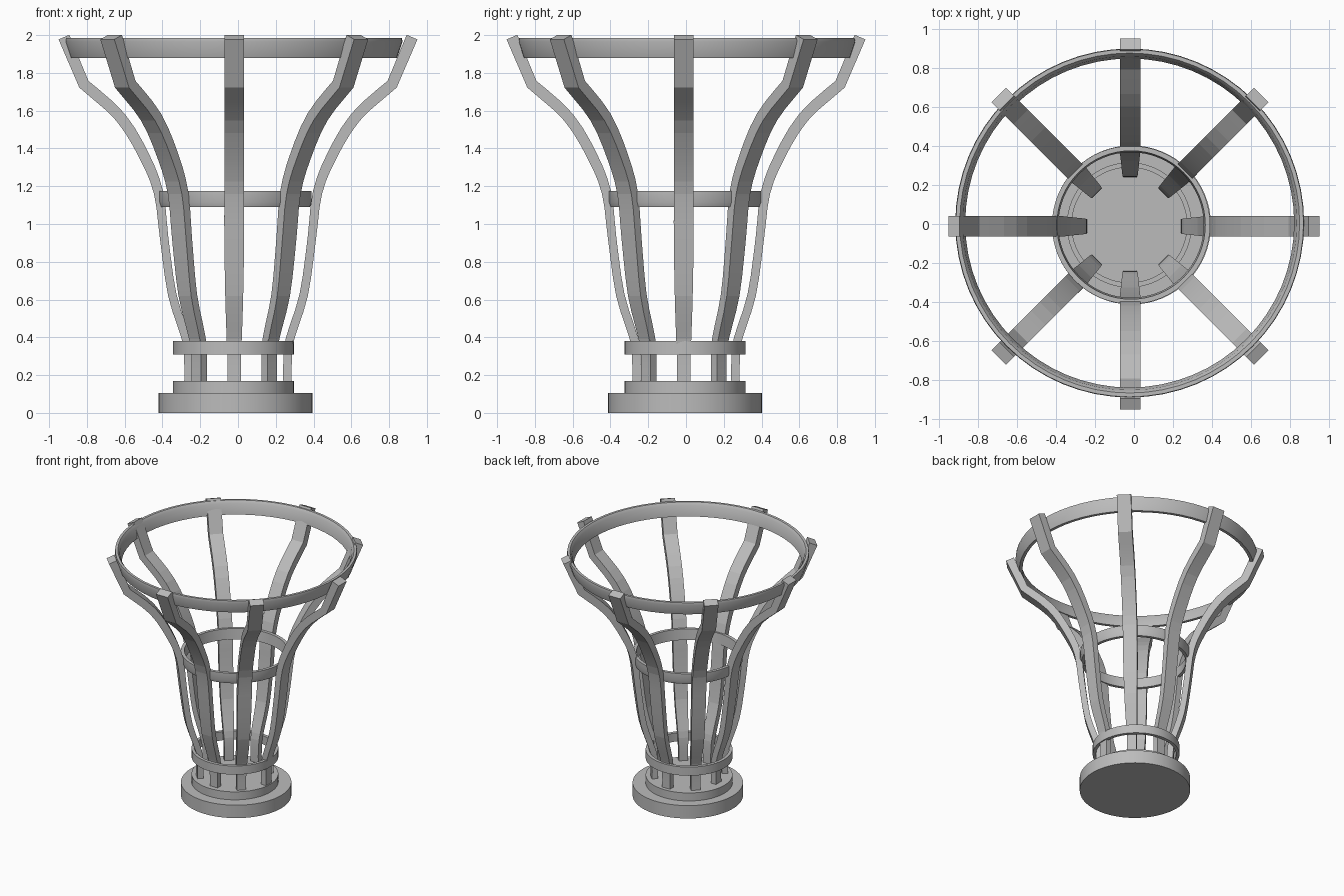
import bpy, bmesh, math
from mathutils import Vector

if "Cube" in bpy.data.objects:
    bpy.data.objects.remove(bpy.data.objects["Cube"])

grey = bpy.data.materials.new("plain grey")
grey.use_nodes = True
grey.diffuse_color = (0.5, 0.5, 0.5, 1)
grey.node_tree.nodes["Principled BSDF"].inputs["Base Color"].default_value = (0.5, 0.5, 0.5, 1)


def add_object(name, bm, smooth_angle):
    bmesh.ops.recalc_face_normals(bm, faces=bm.faces)
    mesh = bpy.data.meshes.new(name)
    bm.to_mesh(mesh)
    bm.free()
    mesh.materials.append(grey)
    ob = bpy.data.objects.new(name, mesh)
    bpy.context.collection.objects.link(ob)
    bpy.ops.object.select_all(action="DESELECT")
    ob.select_set(True)
    bpy.context.view_layer.objects.active = ob
    bpy.ops.object.shade_smooth_by_angle(angle=math.radians(smooth_angle))
    return ob


def disc(name, radius, bottom, top, centre):
    bm = bmesh.new()
    bmesh.ops.create_cone(bm, cap_ends=True, segments=64, radius1=radius,
                          radius2=radius, depth=top - bottom)
    add_object(name, bm, 30).location = (*centre, (top + bottom) / 2)


def hoop(name, profile, centre, segments=64):
    """Revolve a closed (radius, height) profile."""
    bm = bmesh.new()
    loops = []
    for i in range(segments):
        a = math.tau * i / segments
        loops.append([bm.verts.new((r * math.cos(a), r * math.sin(a), z)) for r, z in profile])
    n = len(profile)
    for i in range(segments):
        here, after = loops[i], loops[(i + 1) % segments]
        for j in range(n):
            k = (j + 1) % n
            bm.faces.new((here[j], after[j], after[k], here[k]))
    add_object(name, bm, 30).location = (*centre, 0)


def catmull(points, steps):
    pts = [Vector(p) for p in points]
    pts = [2 * pts[0] - pts[1]] + pts + [2 * pts[-1] - pts[-2]]
    out = []
    for a, b, c, d in zip(pts, pts[1:], pts[2:], pts[3:]):
        for s in range(steps):
            t = s / steps
            out.append(0.5 * (2 * b + (c - a) * t + (2 * a - 5 * b + 4 * c - d) * t ** 2
                              + (3 * b - a - 3 * c + d) * t ** 3))
    return out + [pts[-2]]


# Rib stations: outer radius, height, thickness, width
curve = [(0.285, 0.12, 0.045, 0.07), (0.285, 0.28, 0.045, 0.07), (0.298, 0.39, 0.045, 0.08),
         (0.37, 0.62, 0.045, 0.095), (0.413, 0.92, 0.045, 0.105), (0.445, 1.16, 0.05, 0.105),
         (0.52, 1.345, 0.055, 0.105), (0.645, 1.547, 0.058, 0.105), (0.84, 1.722, 0.06, 0.105)]
stations = catmull(curve, 3) + [Vector((0.95, 1.977, 0.062, 0.105))]


def rib(name, angle, offset):
    bm = bmesh.new()
    d = Vector((math.cos(angle), math.sin(angle), 0))
    side = Vector((-d.y, d.x, 0))
    sections = []
    for i, s in enumerate(stations):
        before = stations[max(i - 1, 0)].xy
        after = stations[min(i + 1, len(stations) - 1)].xy
        tangent = (s.xy - before).normalized() + (after - s.xy).normalized()
        tangent.normalize()
        inner = s.xy + Vector((-tangent.y, tangent.x)) * s.z
        section = []
        for p, sign in ((s.xy, -1), (s.xy, 1), (inner, 1), (inner, -1)):
            co = d * p.x + side * (sign * s.w / 2)
            section.append(bm.verts.new((co.x, co.y, p.y)))
        sections.append(section)
    for a, b in zip(sections, sections[1:]):
        for j in range(4):
            k = (j + 1) % 4
            bm.faces.new((a[j], a[k], b[k], b[j]))
    bm.faces.new(sections[0])
    bm.faces.new(sections[-1])
    add_object(name, bm, 5).location = offset


# Stepped base
disc("base_disc", 0.407, 0, 0.105, (-0.013, -0.005))
disc("base_step", 0.32, 0.1, 0.17, (-0.024, -0.005))

# Hoops
hoop("lower_hoop", [(0.32, 0.31), (0.32, 0.38), (0.295, 0.38), (0.295, 0.31)], (-0.024, -0.005))
hoop("middle_hoop", [(0.396, 1.09), (0.405, 1.115), (0.405, 1.175), (0.38, 1.175), (0.372, 1.09)],
     (-0.015, -0.005))
hoop("rim_hoop", [(0.865, 1.88), (0.893, 1.965), (0.89, 1.985), (0.87, 1.985), (0.855, 1.965),
                  (0.842, 1.88)], (-0.022, 0.005))

# Eight ribs around a slightly shifted centre
shift = Vector((-0.02, -0.012, 0))
for i in range(8):
    angle = math.tau * i / 8
    d = Vector((math.cos(angle), math.sin(angle), 0))
    rib(f"rib_{i + 1}", angle, shift if i % 2 else shift - d * shift.dot(d))
